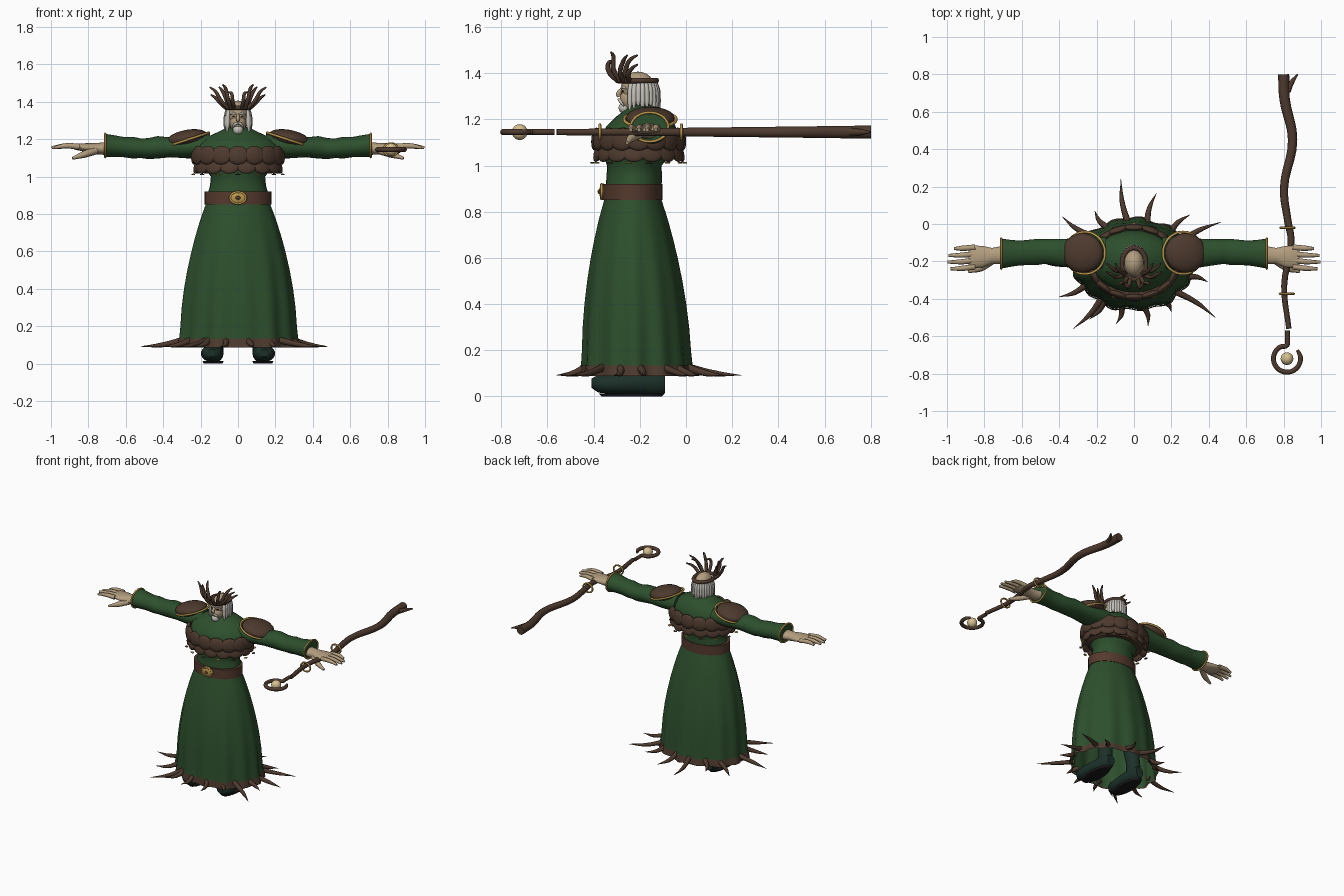
import bpy, bmesh, math
from math import sin, cos, pi
from mathutils import Vector

if "Cube" in bpy.data.objects:
    bpy.data.objects.remove(bpy.data.objects["Cube"])


def material(name, *rgb):
    m = bpy.data.materials.new(name)
    m.use_nodes = True
    m.diffuse_color = (*rgb, 1)
    bsdf = m.node_tree.nodes["Principled BSDF"]
    bsdf.inputs["Base Color"].default_value = (*rgb, 1)
    bsdf.inputs["Roughness"].default_value = 0.8
    return m


GREEN = material("robe green", 0.026, 0.078, 0.026)
BROWN = material("bark brown", 0.075, 0.042, 0.027)
BELT = material("leather brown", 0.09, 0.042, 0.027)
GOLD = material("gold", 0.5, 0.31, 0.07)
SKIN = material("skin", 0.45, 0.34, 0.21)
HAIR = material("grey white hair", 0.55, 0.53, 0.48)
BOOT = material("boot green", 0.012, 0.03, 0.022)
SOLE = material("sole black", 0.012, 0.012, 0.012)
ORB = material("bone", 0.68, 0.53, 0.28)


def finish(name, mesh, mat):
    mesh.materials.clear()
    mesh.materials.append(mat)
    mesh.shade_smooth()
    ob = bpy.data.objects.new(name, mesh)
    bpy.context.collection.objects.link(ob)
    return ob


def from_bmesh(name, bm, mat):
    bmesh.ops.recalc_face_normals(bm, faces=bm.faces)
    mesh = bpy.data.meshes.new(name)
    bm.to_mesh(mesh)
    bm.free()
    return finish(name, mesh, mat)


def loft(name, axis, sections, mat, n=28, fold=None, caps=True):
    """Elliptic sections (position, centre u, radius u, centre v, radius v) along an axis."""
    u, v = [i for i in range(3) if i != axis]
    bm, rings = bmesh.new(), []
    for p, cu, ru, cv, rv in sections:
        ring = []
        for k in range(n):
            a = 2 * pi * k / n
            f = fold(a, p) if fold else 1
            co = [0, 0, 0]
            co[axis], co[u], co[v] = p, cu + ru * f * cos(a), cv + rv * f * sin(a)
            ring.append(bm.verts.new(co))
        rings.append(ring)
    for a, b in zip(rings, rings[1:]):
        for k in range(n):
            j = (k + 1) % n
            bm.faces.new((a[k], a[j], b[j], b[k]))
    if caps:
        bm.faces.new(rings[0])
        bm.faces.new(rings[-1])
    ob = from_bmesh(name, bm, mat)
    bpy.context.view_layer.objects.active = ob
    ob.select_set(True)
    bpy.ops.object.shade_smooth_by_angle(angle=math.radians(50))
    ob.select_set(False)
    return ob


def ball(name, loc, radii, mat, rot=(0, 0, 0)):
    bm = bmesh.new()
    bmesh.ops.create_uvsphere(bm, u_segments=20, v_segments=12, radius=1)
    bmesh.ops.scale(bm, vec=radii, verts=bm.verts)
    ob = from_bmesh(name, bm, mat)
    ob.location, ob.rotation_euler = loc, rot
    return ob


def tube(name, pts, radii, mat, closed=False, sides=2):
    """Round tube through points, with a radius for each point."""
    cu = bpy.data.curves.new(name, "CURVE")
    cu.dimensions, cu.bevel_depth, cu.bevel_resolution = "3D", 1, sides
    cu.use_fill_caps, cu.resolution_u = True, 5
    sp = cu.splines.new("BEZIER")
    sp.bezier_points.add(len(pts) - 1)
    sp.use_cyclic_u = closed
    for bp, p, r in zip(sp.bezier_points, pts, radii):
        bp.co, bp.radius = p, r
        bp.handle_left_type = bp.handle_right_type = "AUTO"
    tmp = bpy.data.objects.new(name + "_path", cu)
    mesh = bpy.data.meshes.new_from_object(tmp)
    bpy.data.objects.remove(tmp)
    return finish(name, mesh, mat)


def hoop(name, loc, r1, r2, thick, mat, rot=(0, 0, 0)):
    pts = [(r1 * cos(k * pi / 6), r2 * sin(k * pi / 6), 0) for k in range(12)]
    ob = tube(name, pts, [thick] * 12, mat, closed=True)
    ob.location, ob.rotation_euler = loc, rot
    return ob


# Robe: pleated skirt, thorny hem, bodice
def pleat(a, z):
    t = max(0, (0.85 - z) / 0.75)
    return 1 + t * (0.028 * cos(13 * a) + 0.018 * cos(7 * a + 1))


def skirt_at(z, grow=0):
    t = (0.85 - z) / 0.76
    rx = 0.17 + 0.145 * t + 0.035 * sin(pi * min(1, t * 1.1)) ** 0.7 if 0 < t < 0.9 else 0.17 + 0.145 * t
    return (z, 0, rx + grow, -0.23 + 0.015 * t, 0.122 + 0.12 * t + (rx - 0.17 - 0.145 * t) * 0.8 + grow)


skirt_z = [0.095, 0.2, 0.3, 0.4, 0.5, 0.6, 0.68, 0.75, 0.8, 0.83, 0.87]
loft("skirt", 2, [skirt_at(z) for z in skirt_z], GREEN, 104, pleat, caps=False)
loft("hem_band", 2, [skirt_at(z, 0.007) for z in (0.088, 0.11, 0.135)], BROWN, 104, pleat, caps=False)
thorn_tips = [(-.07, .24), (.12, .165), (-.385, .04), (-.21, .07), (.3, .05), (.465, .01), (-.52, -.2),
              (.48, -.19), (-.4, -.39), (-.325, -.56), (-.24, -.51), (-.095, -.535), (.075, -.545),
              (.2, -.47), (.435, -.5), (.395, -.31)]
for i, (x, y) in enumerate(thorn_tips):
    a = math.atan2((y + 0.215) / 0.24, x / 0.315)
    base = Vector((0.295 * cos(a), -0.215 + 0.225 * sin(a), 0.125))
    tip = Vector((x, y, 0.092))
    mid = base.lerp(tip, 0.5) + Vector((-0.012 * sin(a), 0.012 * cos(a), -0.008))
    tube(f"hem_thorn_{i}", [base, mid, tip], [0.018, 0.013, 0.001], BROWN)
loft("bodice", 2, [(.9, 0, .165, -.228, .122), (.95, 0, .15, -.224, .12), (1.0, 0, .145, -.224, .118),
                   (1.05, 0, .18, -.21, .15), (1.12, 0, .225, -.2, .17), (1.17, 0, .215, -.195, .15),
                   (1.21, 0, .17, -.185, .12), (1.24, 0, .105, -.18, .085), (1.265, 0, .055, -.19, .055)], GREEN)

# Belt and buckle
loft("belt", 2, [(z, 0, .178, -.232, .13) for z in (.85, .92)], BELT, 40)
ball("buckle", (0, -.36, .887), (.048, .016, .036), GOLD)
hoop("buckle_rim", (0, -.366, .887), .042, .031, .006, GOLD, (pi / 2, 0, 0))
ball("buckle_stud", (0, -.374, .887), (.013, .009, .011), BELT)

# Overlapping scale mantle around the chest
loft("mantle_lining", 2, [(1.03, 0, .19, -.205, .155), (1.08, 0, .235, -.205, .185),
                          (1.13, 0, .24, -.205, .185)], BROWN)
for row, (z, rx, ry, count) in enumerate([(1.115, .232, .187, 16), (1.063, .215, .175, 15)]):
    for k in range(count):
        a = 2 * pi * (k + row * 0.5) / count - pi / 2
        loc = (rx * cos(a), -.205 + ry * sin(a), z)
        turn = math.atan2(sin(a) / ry, cos(a) / rx) + pi / 2
        ball(f"mantle_scale_{row}_{k}", loc, (.058, .018, .05), BROWN, (-0.35 if row else -0.1, 0, turn))
for k in range(14):
    a = 2 * pi * (k + 0.5) / 14
    ball(f"mantle_bead_{k}", (.245 * cos(a), -.205 + .2 * sin(a), 1.012), (.015, .01, .004),
         GOLD if k % 2 else BROWN, (0, 0, a + pi / 2))

# Paired parts: sleeves, pauldrons, hands, boots
for side, s in (("left", 1), ("right", -1)):
    arm = [(.15, -.16, .09, 1.165, .065), (.27, -.157, .085, 1.158, .06), (.36, -.155, .076, 1.157, .053),
           (.43, -.15, .07, 1.157, .06), (.48, -.147, .066, 1.15, .056), (.52, -.15, .07, 1.152, .052),
           (.56, -.152, .068, 1.155, .058), (.61, -.155, .066, 1.158, .054), (.66, -.157, .072, 1.163, .058),
           (.71, -.158, .08, 1.167, .062)]
    loft(f"{side}_sleeve", 0, [(s * x, *rest) for x, *rest in arm], GREEN)
    hoop(f"{side}_cuff_trim", (s * .71, -.158, 1.167), .063, .081, .006, GOLD, (0, pi / 2, 0))
    ball(f"{side}_pauldron", (s * .275, -.155, 1.205), (.112, .106, .045), BROWN, (0, s * .2, 0))
    hoop(f"{side}_pauldron_trim", (s * .262, -.155, 1.2), .112, .112, .007, GOLD, (0, s * .32, 0))
    loft(f"{side}_palm", 0, [(s * .69, -.165, .05, 1.15, .035), (s * .76, -.17, .042, 1.15, .03),
                             (s * .81, -.175, .058, 1.155, .024), (s * .87, -.175, .06, 1.16, .016),
                             (s * .885, -.175, .05, 1.16, .01)], SKIN, 20)
    for k, (y, reach) in enumerate([(-.228, .985), (-.194, 1.0), (-.16, .995), (-.125, .965)]):
        tube(f"{side}_finger_{k}", [(s * .85, y, 1.16), (s * .92, y * 1.04, 1.165), (s * (reach - .004), y * 1.05, 1.155)],
             [.016, .014, .008], SKIN)
    tube(f"{side}_thumb", [(s * .76, -.195, 1.14), (s * .82, -.235, 1.12), (s * .885, -.255, 1.098)],
         [.022, .019, .008], SKIN)
    loft(f"{side}_boot_foot", 1, [(-.41, s * .14, .02, .058, .02), (-.38, s * .14, .05, .055, .038),
                                  (-.31, s * .138, .06, .055, .046), (-.22, s * .13, .05, .06, .05),
                                  (-.13, s * .125, .048, .06, .055), (-.09, s * .125, .03, .055, .04)], BOOT)
    loft(f"{side}_boot_shaft", 2, [(.05, s * .125, .046, -.15, .055), (.16, s * .12, .046, -.155, .05),
                                   (.4, s * .1, .06, -.18, .065), (.7, s * .085, .07, -.21, .075)], BOOT)
    loft(f"{side}_boot_sole", 2, [(0, s * .133, .05, -.235, .13), (.014, s * .133, .056, -.235, .145)], SOLE)

# Head and face
ball("skull", (0, -.208, 1.335), (.056, .074, .072), SKIN)
ball("jaw", (0, -.235, 1.288), (.045, .052, .05), SKIN)
loft("neck", 2, [(1.22, 0, .045, -.195, .045), (1.3, 0, .04, -.2, .045)], SKIN)
tube("nose", [(0, -.272, 1.335), (0, -.292, 1.31), (0, -.288, 1.298)], [.007, .011, .009], SKIN)
ball("beard", (0, -.265, 1.25), (.028, .027, .026), HAIR)
for s in (1, -1):
    tube("moustache", [(0, -.291, 1.287), (s * .018, -.285, 1.28), (s * .03, -.27, 1.258)], [.006, .007, .003], HAIR)
    tube("eyebrow", [(s * .008, -.28, 1.333), (s * .025, -.275, 1.34), (s * .042, -.258, 1.332)], [.004, .006, .003], HAIR)
    ball("eye", (s * .022, -.273, 1.322), (.007, .005, .004), SOLE)
    ball("ear", (s * .056, -.22, 1.32), (.008, .014, .02), SKIN)

# Long hair in strands around the sides and back
for k in range(19):
    a = math.radians(-32 + k * 244 / 18)
    pts = [(r * cos(a), -.2 + r * 1.2 * sin(a), z) for r, z in
           ((.054, 1.365), (.063, 1.325), (.066, 1.28), (.07, 1.235 + .012 * (k % 3)))]
    tube(f"hair_strand_{k}", pts, [.01, .013, .012, .004], HAIR)

# Antler crown
hoop("crown_band", (0, -.212, 1.368), .064, .084, .012, BROWN)
horns = [((.02, -.292), (.03, -.335, 1.41), (.035, -.335, 1.445), (.05, -.315, 1.452)),
         ((.035, -.285), (.055, -.315, 1.42), (.068, -.315, 1.475), (.082, -.325, 1.492)),
         ((.05, -.27), (.09, -.285, 1.405), (.12, -.27, 1.455), (.15, -.255, 1.478)),
         ((.06, -.245), (.095, -.25, 1.395), (.118, -.235, 1.42), (.145, -.21, 1.438)),
         ((.045, -.265), (.065, -.26, 1.42), (.085, -.24, 1.46), (.1, -.21, 1.478))]
for k, (base, *rest) in enumerate(horns):
    for s in (1, -1):
        pts = [(s * x, y, z) for x, y, z in [(*base, 1.365), *rest]]
        tube(f"crown_horn_{k}", pts, [.012, .011, .009, .004], BROWN)

# Crooked staff with a hooked ring holding an orb
Z = 1.145
shaft = [(.8, .8), (.805, .67), (.848, .45), (.802, .19), (.822, .02), (.84, -.09), (.803, -.33), (.828, -.56)]
tube("staff_shaft", [(x, y, Z) for x, y in shaft], [.03, .028, .025, .022, .02, .018, .016, .014], BROWN, sides=3)
tube("staff_twig", [(.82, .71, Z), (.845, .76, Z), (.875, .8, Z)], [.018, .013, .004], BROWN)
hook = [(.818 + .072 * cos(a), -.72 + .072 * sin(a)) for a in [math.radians(90 + 31 * k) for k in range(11)]]
tube("staff_hook", [(x, y, Z) for x, y in [(.82, -.57), (.82, -.62)] + hook], [.013] * 12 + [.008], BROWN, sides=3)
ball("staff_orb", (.818, -.72, Z), (.034, .034, .034), ORB)
for x, y in ((.82, -.02), (.817, -.373)):
    hoop("staff_ring", (x, y, Z), .038, .032, .006, GOLD, (pi / 2, 0, 0))
